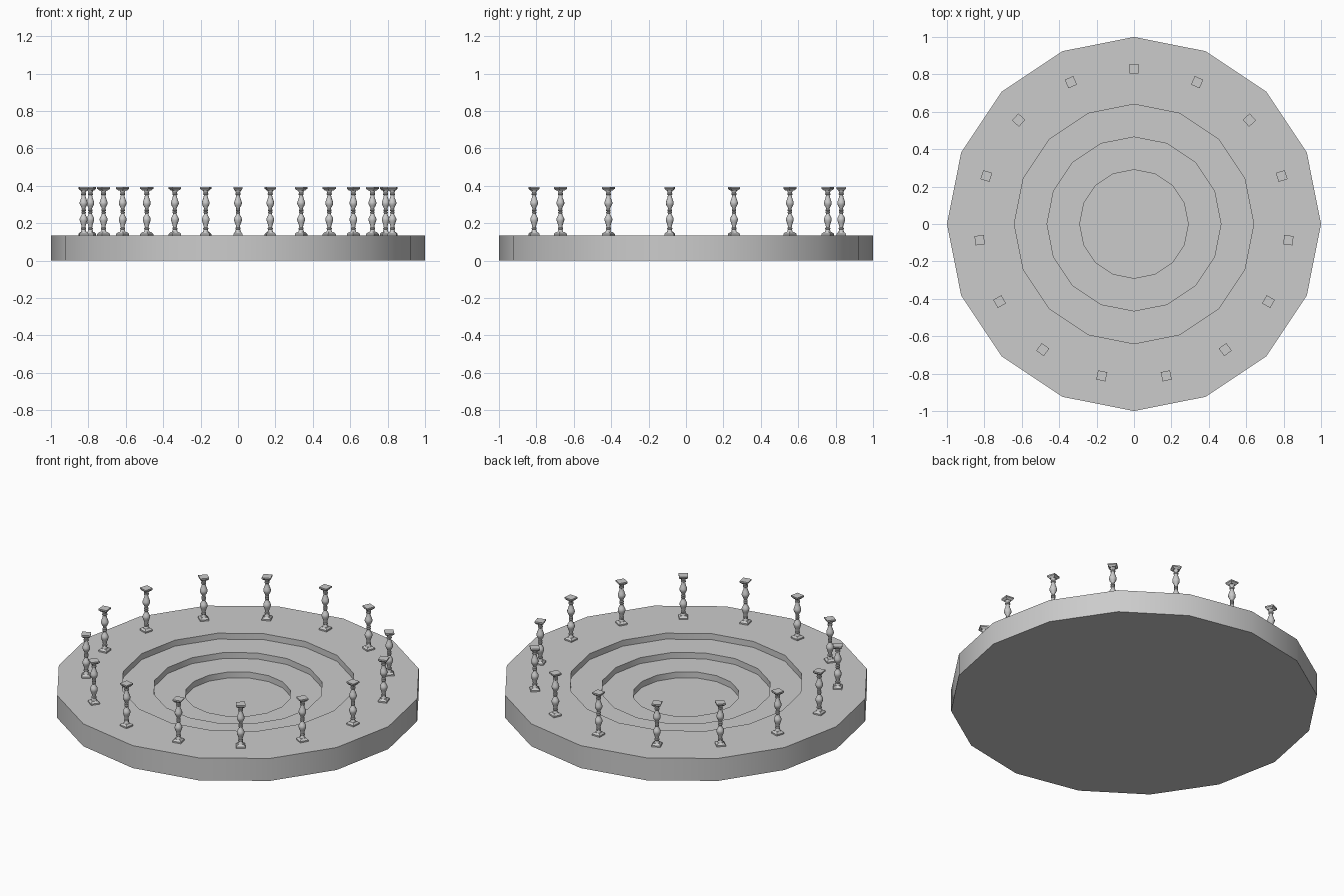
import bpy, bmesh, math
from mathutils import Matrix, Vector

cube = bpy.data.objects.get("Cube")
if cube:
    bpy.data.objects.remove(cube)

stone = bpy.data.materials.new("grey stone")
stone.use_nodes = True
colour = (0.6, 0.6, 0.6, 1)
stone.diffuse_color = colour
stone.node_tree.nodes["Principled BSDF"].inputs["Base Color"].default_value = colour


def lathe(bm, profile, sides, turn=0.0):
    """Revolve (radius, height) points about z and cap both ends."""
    rings = []
    for r, z in profile:
        ring = []
        for i in range(sides):
            a = turn + math.tau * i / sides
            ring.append(bm.verts.new((r * math.cos(a), r * math.sin(a), z)))
        rings.append(ring)
    for low, high in zip(rings, rings[1:]):
        for i in range(sides):
            j = (i + 1) % sides
            bm.faces.new((low[i], low[j], high[j], high[i]))
    bm.faces.new(rings[0][::-1])
    bm.faces.new(rings[-1])


def finish(bm, name):
    mesh = bpy.data.meshes.new(name)
    bm.to_mesh(mesh)
    bm.free()
    mesh.materials.append(stone)
    obj = bpy.data.objects.new(name, mesh)
    bpy.context.collection.objects.link(obj)
    bpy.ops.object.select_all(action="DESELECT")
    obj.select_set(True)
    bpy.context.view_layer.objects.active = obj
    bpy.ops.object.shade_smooth_by_angle(angle=math.radians(35))
    return obj


# Platform: a sixteen-sided slab with three steps sunk into the middle
TOP, STEP = 0.135, 0.036
profile = [(1.0, 0.0), (1.0, TOP)]
for n, radius in enumerate((0.64, 0.465, 0.29)):
    profile += [(radius, TOP - n * STEP), (radius, TOP - (n + 1) * STEP)]
bm = bmesh.new()
lathe(bm, profile, 16)
finish(bm, "platform")

# Baluster: turned double-vase shaft between square plates
HEIGHT = 0.257
half = [(0.008, 0), (0.012, 0.003), (0.012, 0.008), (0.009, 0.012),
        (0.011, 0.020), (0.017, 0.030), (0.021, 0.040), (0.021, 0.048),
        (0.017, 0.060), (0.012, 0.074), (0.010, 0.086), (0.014, 0.089),
        (0.014, 0.095), (0.011, 0.098), (0.016, 0.112)]
mid = HEIGHT / 2
shaft = [(r, mid - h) for r, h in reversed(half)] + [(r, mid + h) for r, h in half[1:]]
plate = [(0.025, 0), (0.025, 0.008), (0.016, 0.018)]
root2 = math.sqrt(2)
bm = bmesh.new()
lathe(bm, shaft, 12)
lathe(bm, [(r * root2, h) for r, h in plate], 4, math.pi / 4)
lathe(bm, [(r * root2, HEIGHT - h) for r, h in reversed(plate)], 4, math.pi / 4)
first = finish(bm, "baluster")

# Ring of fifteen balusters, each facing the centre
COUNT = 15
for i in range(COUNT):
    obj = first if i == 0 else first.copy()
    if i:
        obj.name = f"baluster_{i + 1}"
        bpy.context.collection.objects.link(obj)
    angle = math.pi / 2 + math.tau * i / COUNT
    obj.matrix_world = (Matrix.Rotation(angle, 4, "Z")
                        @ Matrix.Translation(Vector((0.83, 0, TOP))))
